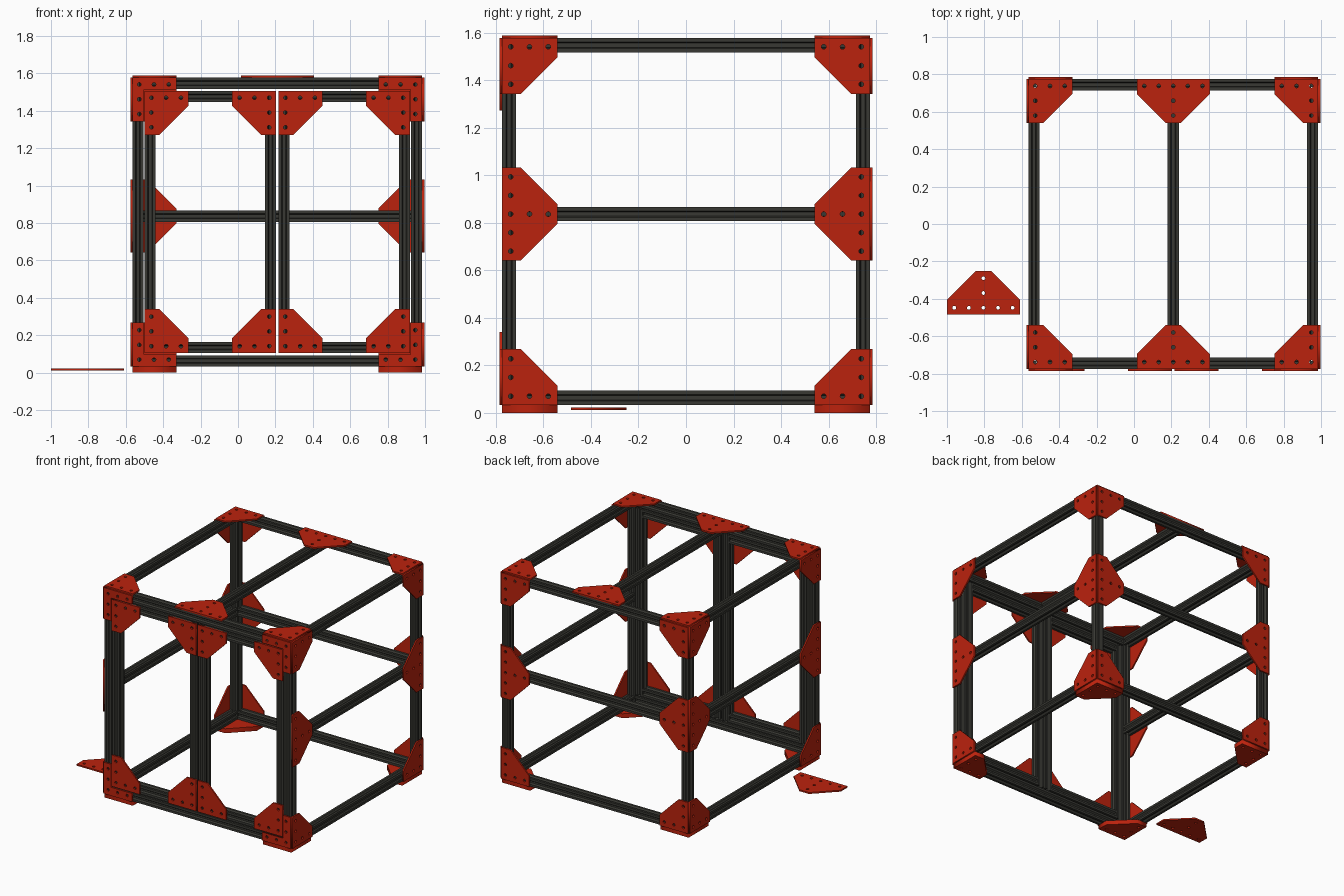
import bpy, bmesh, math
from mathutils import Vector, Matrix

if "Cube" in bpy.data.objects:
    bpy.data.objects.remove(bpy.data.objects["Cube"], do_unlink=True)


def material(name, color):
    m = bpy.data.materials.new(name)
    m.diffuse_color = (*color, 1)
    m.use_nodes = True
    m.node_tree.nodes["Principled BSDF"].inputs["Base Color"].default_value = (*color, 1)
    return m


RED = material("red bracket", (0.5, 0.016, 0.004))
DARK = material("dark anodised metal", (0.04, 0.04, 0.033))

# Main dimensions
H = 0.03                       # half beam width
CX, HALF = 0.21, 0.775         # frame centre in x, half width in x and y
Z0, Z1, ZM = 0.033, 1.578, 0.837
ARM, T = 0.235, 0.011          # bracket arm length and thickness
X, Y, Z = Vector((1, 0, 0)), Vector((0, 1, 0)), Vector((0, 0, 1))


def finish(name, bm, mat):
    bmesh.ops.remove_doubles(bm, verts=bm.verts, dist=0.0001)
    bmesh.ops.recalc_face_normals(bm, faces=bm.faces)
    me = bpy.data.meshes.new(name)
    bm.to_mesh(me)
    bm.free()
    me.materials.append(mat)
    ob = bpy.data.objects.new(name, me)
    bpy.context.collection.objects.link(ob)
    return ob


# Slotted beam cross-section: one side, turned four times
half_side = [(-H, -H), (-0.0137, -H), (-0.0093, -0.0245), (-0.0165, -0.0245),
             (-0.0165, -0.021), (-0.009, -0.0135)]
side = half_side + [(-x, y) for x, y in half_side[:0:-1]]
SECTION = [Matrix.Rotation(k * math.pi / 2, 2) @ Vector(p) for k in range(4) for p in side]


def beam(name, a, b):
    a, b = Vector(a), Vector(b)
    d = b - a
    bm = bmesh.new()
    face = bm.faces.new([bm.verts.new((p.x, p.y, 0)) for p in SECTION])
    ext = bmesh.ops.extrude_face_region(bm, geom=[face], use_keep_orig=True)
    top = [v for v in ext["geom"] if isinstance(v, bmesh.types.BMVert)]
    bmesh.ops.translate(bm, verts=top, vec=(0, 0, d.length))
    bm.transform(Matrix.Translation(a) @ d.to_track_quat('Z', 'Y').to_matrix().to_4x4())
    return finish(name, bm, DARK)


# Bracket outlines and hole positions
E, W, TW = 0.08, 0.063, 0.195
near, mid, far = 0.037, 0.116, 0.195
corner_holes = [(near, near), (mid, near), (far, near), (near, mid), (near, far)]
SHAPES = {
    "corner": ([(0, 0), (ARM, 0), (ARM, E), (E, ARM), (0, ARM)], corner_holes),
    "ell": ([(0, 0), (ARM, 0), (ARM, W), (W, W), (W, ARM), (0, ARM)], corner_holes),
    "tee": ([(-TW, 0), (TW, 0), (TW, E), (E / 2, ARM), (-E / 2, ARM), (-TW, E)],
            [(k * 0.078, near) for k in range(-2, 3)] + [(0, mid), (0, far)]),
}


def bracket(name, shape, origin, u, v, n, thick=T):
    """Drilled plate lying on origin, spanning u and v, growing along n."""
    outline, holes = SHAPES[shape]
    loops = [outline]
    for hx, hy in holes:
        loops.append([(hx + 0.01 * math.cos(a * math.pi / 6),
                       hy + 0.01 * math.sin(a * math.pi / 6)) for a in range(12)])
    cu = bpy.data.curves.new(name + " outline", 'CURVE')
    cu.dimensions, cu.fill_mode, cu.extrude = '2D', 'BOTH', thick / 2
    for loop in loops:
        sp = cu.splines.new('POLY')
        sp.points.add(len(loop) - 1)
        for pt, (x, y) in zip(sp.points, loop):
            pt.co = (x, y, 0, 1)
        sp.use_cyclic_u = True
    tmp = bpy.data.objects.new(name + " outline", cu)
    me = bpy.data.meshes.new_from_object(tmp)
    bm = bmesh.new()
    bm.from_mesh(me)
    bpy.data.objects.remove(tmp)
    bpy.data.curves.remove(cu)
    bpy.data.meshes.remove(me)
    m = Matrix((u, v, n)).transposed().to_4x4()
    m.translation = Vector(origin) + n * (thick / 2)
    bm.transform(m)
    return finish(name, bm, RED)


SIDES = {-1: "right", 1: "left"}
ENDS = {-1: "front", 1: "back"}
LEVELS = {"bottom": (Z0, 1), "top": (Z1, -1)}
C = HALF - H                   # beam centre line offset
I = HALF - 2 * H               # inner face offset

# Posts and side rails
for sx, sn in SIDES.items():
    for sy, en in ENDS.items():
        beam(f"{en}_{sn}_post", (CX + sx * C, sy * C, Z0), (CX + sx * C, sy * C, Z1))
    for ln, z in (("bottom", Z0 + H), ("middle", ZM), ("top", Z1 - H)):
        beam(f"{sn}_{ln}_rail", (CX + sx * C, -I, z), (CX + sx * C, I, z))

# Front and back rails, top centre rail
for sy, en in ENDS.items():
    for ln, z in (("bottom", Z0 + H), ("top", Z1 - H)):
        beam(f"{en}_{ln}_rail", (CX - I, sy * C, z), (CX + I, sy * C, z))
beam("back_middle_rail", (CX - I, C, ZM), (CX + I, C, ZM))
beam("top_centre_rail", (CX, -I, Z1 - H), (CX, I, Z1 - H))

# Corner brackets on every outer face
for sx, sn in SIDES.items():
    for sy, en in ENDS.items():
        px, py = CX + sx * HALF, sy * HALF
        for ln, (z, up) in LEVELS.items():
            o = (px, py, z)
            tag = f"{ln}_{en}_{sn}"
            bracket(tag + "_side_bracket", "corner", o, -sy * Y, up * Z, sx * X)
            bracket(tag + "_face_bracket", "ell" if sy < 0 else "corner",
                    o, -sx * X, up * Z, sy * Y)
            bracket(tag + "_level_bracket", "corner", o, -sx * X, -sy * Y, -up * Z,
                    T if ln == "top" else Z0)
        # Middle tee brackets
        bracket(f"{en}_{sn}_side_tee", "tee", (px, py, ZM), Z, -sy * Y, sx * X)
        if sy > 0:
            bracket(f"back_{sn}_tee", "tee", (px, py, ZM), Z, -sx * X, Y)
for sy, en in ENDS.items():
    bracket(f"top_{en}_tee", "tee", (CX, sy * HALF, Z1), X, -sy * Y, Z)

# Two front doors
D0, D1 = 0.105, 1.507          # door bottom and top
INNER, OUTER = 0.006, 0.71     # door edges measured from the centre
for sx, sn in SIDES.items():
    for en, e in (("inner", INNER + H), ("outer", OUTER - H)):
        x = CX + sx * e
        beam(f"{sn}_door_{en}_stile", (x, -C, D0), (x, -C, D1))
    for ln, z, up in (("bottom", D0, 1), ("top", D1, -1)):
        beam(f"{sn}_door_{ln}_rail", (CX + sx * (INNER + 2 * H), -C, z + up * H),
             (CX + sx * (OUTER - 2 * H), -C, z + up * H))
        for en, e, d in (("inner", INNER, sx), ("outer", OUTER, -sx)):
            bracket(f"{sn}_door_{ln}_{en}_bracket", "corner",
                    (CX + sx * e, -HALF, z), d * X, up * Z, -Y)

# Spare tee bracket lying beside the frame
bracket("spare_tee", "tee", (-0.805, -0.485, 0.011), X, Y, Z)
